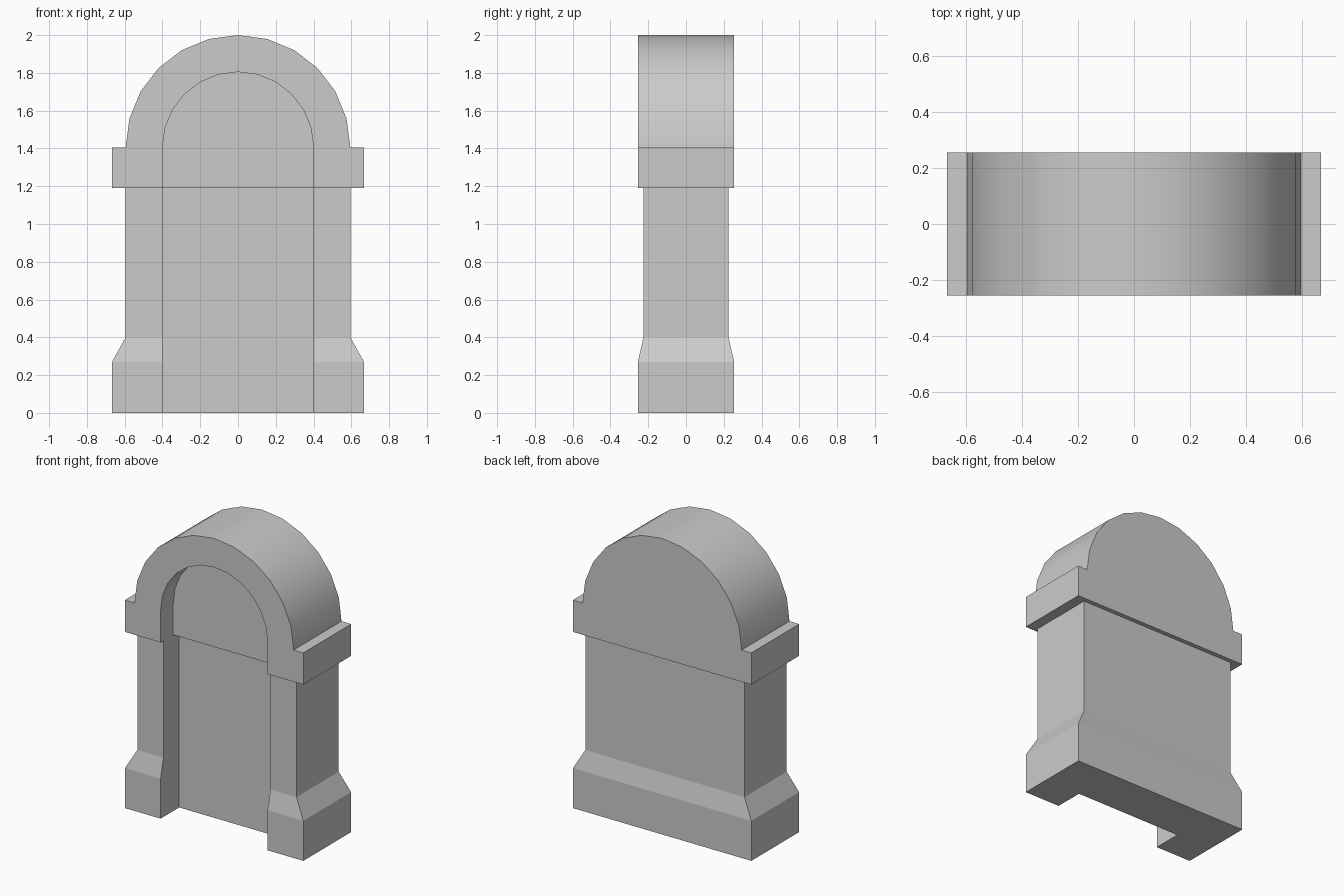
import bpy, bmesh, math

if "Cube" in bpy.data.objects:
    bpy.data.objects.remove(bpy.data.objects["Cube"])

OPEN = 0.40       # half width of the doorway
SPRING = 1.405    # height where the arches start
SPLIT = 1.19      # underside of the upper block
HALF_D = 0.255


def make_object(name, verts, faces):
    mesh = bpy.data.meshes.new(name)
    mesh.from_pydata(verts, [], faces)
    bm = bmesh.new()
    bm.from_mesh(mesh)
    bmesh.ops.recalc_face_normals(bm, faces=bm.faces)
    bm.to_mesh(mesh)
    bm.free()
    ob = bpy.data.objects.new(name, mesh)
    bpy.context.collection.objects.link(ob)
    return ob


def arc(r, n=12):
    # half circle from right to left, as (x, z)
    return [(r * math.cos(math.pi * i / n), SPRING + r * math.sin(math.pi * i / n))
            for i in range(n + 1)]


# Lower walls: U-shaped footprint lofted through plinth, chamfer and shaft
def footprint(hx, hy, z, back=-0.057):
    return [(-hx, hy, z), (hx, hy, z), (hx, -hy, z), (OPEN, -hy, z),
            (OPEN, back, z), (-OPEN, back, z), (-OPEN, -hy, z), (-hx, -hy, z)]


levels = [(0.667, HALF_D, 0), (0.667, HALF_D, 0.27), (0.595, 0.225, 0.40), (0.595, 0.225, SPLIT)]
verts = [v for lv in levels for v in footprint(*lv)]
faces = [list(range(8)), list(range(24, 32))]
for k in range(3):
    for i in range(8):
        j = (i + 1) % 8
        faces.append([k * 8 + i, k * 8 + j, k * 8 + 8 + j, k * 8 + 8 + i])
make_object("lower_walls", verts, faces)

# Upper block: shouldered arch with an arched recess in the front
outer = [(0.667, SPLIT), (0.667, SPRING)] + arc(0.595) + [(-0.667, SPRING), (-0.667, SPLIT)]
inner = [(OPEN, SPLIT)] + arc(OPEN) + [(-OPEN, SPLIT)]
verts, loops = [], []
for profile, y in ((outer, -HALF_D), (outer, HALF_D), (inner, -HALF_D), (inner, -0.12)):
    loops.append(list(range(len(verts), len(verts) + len(profile))))
    verts += [(x, y, z) for x, z in profile]
of, ob, nf, nb = loops
faces = [of + nf[::-1], ob, nb,
         [of[0], nf[0], nb[0], nb[-1], nf[-1], of[-1], ob[-1], ob[0]]]
for a, b in ((of, ob), (nf, nb)):
    faces += [[a[i], a[i + 1], b[i + 1], b[i]] for i in range(len(a) - 1)]
arch = make_object("arched_top", verts, faces)

# Smooth the curved surfaces, keep the corners sharp
bpy.ops.object.select_all(action='DESELECT')
arch.select_set(True)
bpy.context.view_layer.objects.active = arch
bpy.ops.object.shade_smooth_by_angle(angle=math.radians(30))
